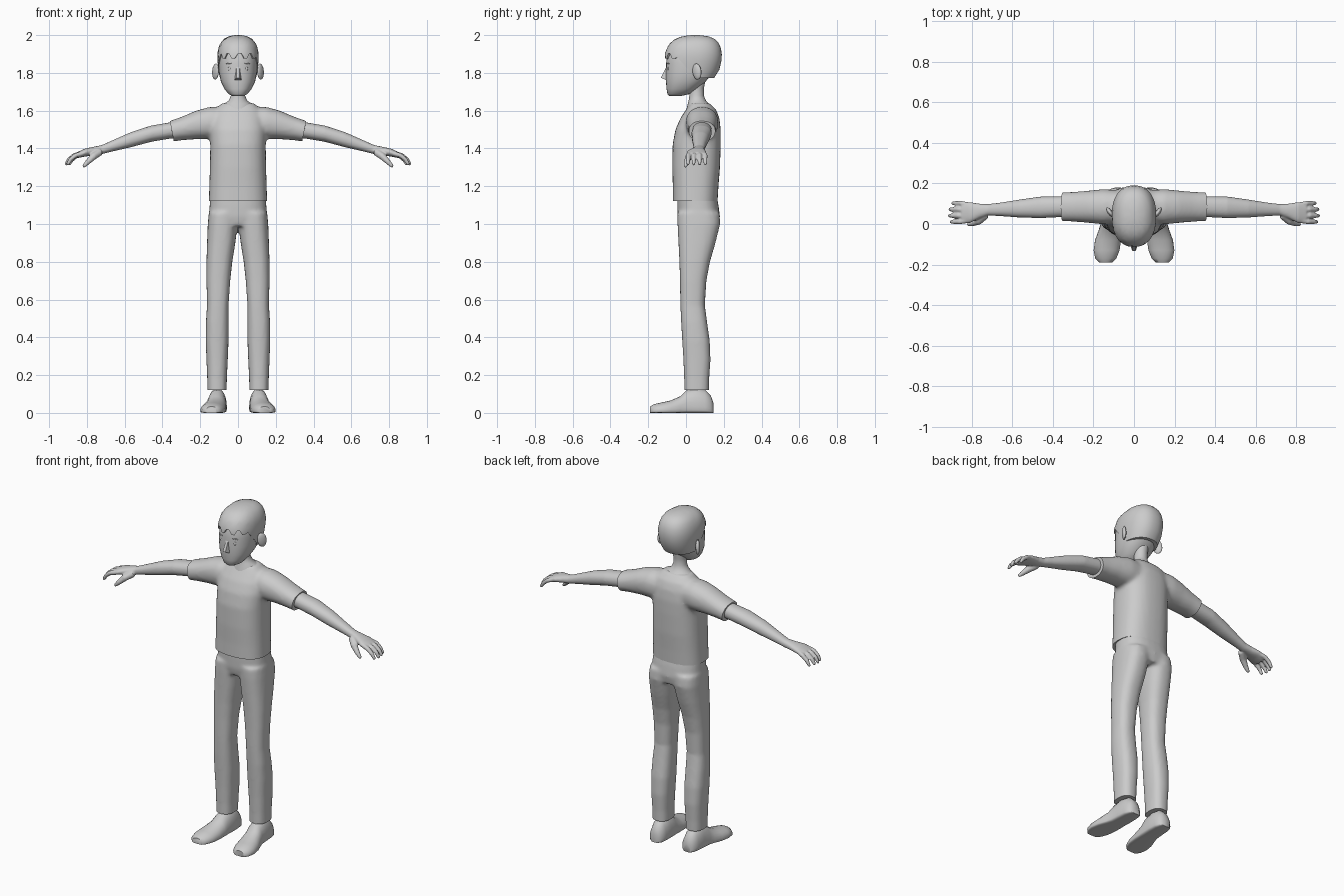
import bpy, bmesh, math
from mathutils import Vector

if "Cube" in bpy.data.objects:
    bpy.data.objects.remove(bpy.data.objects["Cube"])

GREY = bpy.data.materials.new("plain_grey")
GREY.diffuse_color = (0.6, 0.6, 0.6, 1)
GREY.use_nodes = True
GREY.node_tree.nodes["Principled BSDF"].inputs["Base Color"].default_value = GREY.diffuse_color


def power(v, n):
    return math.copysign(abs(v) ** (2 / n), v)


def ring(z, x0, x1, y0, y1, n=2.3, seg=32):
    """Horizontal rounded section between x0..x1 and y0..y1, starting at the front."""
    return [Vector(((x0 + x1) / 2 + (x1 - x0) / 2 * power(math.sin(a), n),
                    (y0 + y1) / 2 - (y1 - y0) / 2 * power(math.cos(a), n), z))
            for a in (2 * math.pi * i / seg for i in range(seg))]


def side_ring(x, y, z, ry, rz, seg=24):
    """Section across the arm direction."""
    return [Vector((x, y + ry * power(math.cos(a), 2.2), z + rz * power(math.sin(a), 2.2)))
            for a in (2 * math.pi * i / seg for i in range(seg))]


def tube_rings(path, seg=12):
    """Round sections along a path of (point, radius), with a rounded tip."""
    pts = [Vector(p) for p, r in path]
    out = []
    for i, (p, r) in enumerate(path):
        d = (pts[min(i + 1, len(pts) - 1)] - pts[max(i - 1, 0)]).normalized()
        u = d.cross(Vector((0, 1, 0))).normalized()
        v = d.cross(u)
        steps = [(0, 1)] if i < len(path) - 1 else [(0, 1), (.6, .75), (.9, .35)]
        for f, k in steps:
            out.append([pts[i] + d * r * f + (u * math.cos(a) + v * math.sin(a)) * r * k
                        for a in (2 * math.pi * j / seg for j in range(seg))])
    return out


def add_loft(bm, rings, caps=True):
    rows = [[bm.verts.new(p) for p in r] for r in rings]
    n = len(rows[0])
    for a, b in zip(rows, rows[1:]):
        for i in range(n):
            bm.faces.new((a[i], a[(i + 1) % n], b[(i + 1) % n], b[i]))
    if caps:
        bm.faces.new(rows[0][::-1])
        bm.faces.new(rows[-1])


def finish(name, bm, mirror=False, voxel=0, cuts=(), smooth=6, angle=40):
    """Make the object; optionally mirror, fuse the volumes, and trim with planes."""
    bmesh.ops.recalc_face_normals(bm, faces=bm.faces[:])
    me = bpy.data.meshes.new(name)
    bm.to_mesh(me)
    bm.free()
    ob = bpy.data.objects.new(name, me)
    bpy.context.collection.objects.link(ob)
    me.materials.append(GREY)
    bpy.ops.object.select_all(action='DESELECT')
    bpy.context.view_layer.objects.active = ob
    ob.select_set(True)
    mods = []
    if mirror:
        m = ob.modifiers.new("mirror", 'MIRROR')
        m.use_mirror_merge = False
        mods.append(m.name)
    if voxel:
        m = ob.modifiers.new("fuse", 'REMESH')
        m.mode, m.voxel_size = 'VOXEL', voxel
        mods.append(m.name)
        m = ob.modifiers.new("soften", 'SMOOTH')
        m.factor, m.iterations = 0.5, smooth
        mods.append(m.name)
    for m in mods:
        bpy.ops.object.modifier_apply(modifier=m)
    if cuts:
        bm = bmesh.new()
        bm.from_mesh(ob.data)
        for co, no in cuts:
            res = bmesh.ops.bisect_plane(bm, geom=bm.verts[:] + bm.edges[:] + bm.faces[:],
                                         plane_co=co, plane_no=no, clear_outer=True)
            edges = [e for e in res['geom_cut'] if isinstance(e, bmesh.types.BMEdge)]
            bmesh.ops.edgenet_fill(bm, edges=edges)
        bmesh.ops.recalc_face_normals(bm, faces=bm.faces[:])
        bm.to_mesh(ob.data)
        bm.free()
    if not ob.data.materials:
        ob.data.materials.append(GREY)
    bpy.ops.object.shade_smooth_by_angle(angle=math.radians(angle))
    return ob


# Shirt: torso and two sleeves fused, trimmed at hem and cuffs
bm = bmesh.new()
torso = [(1.08, .156, -.07, .165), (1.2, .152, -.07, .172), (1.3, .149, -.073, .18),
         (1.42, .147, -.071, .184), (1.5, .15, -.056, .184), (1.56, .142, -.03, .177),
         (1.605, .122, 0, .16), (1.64, .085, .022, .125)]
add_loft(bm, [ring(z, -x, x, a, b, 2.5) for z, x, a, b in torso])
sleeve = [(.06, .085, 1.535, .08, .085), (.15, .085, 1.535, .087, .085),
          (.22, .085, 1.525, .08, .076), (.3, .085, 1.505, .073, .062),
          (.4, .085, 1.48, .07, .052)]
for s in (1, -1):
    add_loft(bm, [side_ring(s * x, *r) for x, *r in sleeve])
finish("shirt", bm, voxel=.011, cuts=[((0, 0, 1.122), (0, 0, -1)),
       ((.35, 0, 1.49), (1, 0, -.2)), ((-.35, 0, 1.49), (-1, 0, -.2))])

# Trousers: hips and two legs fused, trimmed at the ankles
bm = bmesh.new()
hips = [(1.16, .146, -.045, .16), (1.1, .15, -.046, .172), (1.04, .154, -.045, .18),
        (.99, .14, -.035, .17)]
add_loft(bm, [ring(z, -x, x, a, b, 2.5) for z, x, a, b in hips])
leg = [(1.06, -.01, .155, -.046, .178), (1, .002, .16, -.045, .181), (.9, .014, .164, -.04, .156),
       (.8, .03, .167, -.035, .127), (.7, .041, .167, -.032, .108), (.57, .05, .164, -.03, .1),
       (.48, .05, .17, -.026, .112), (.38, .05, .171, -.02, .126), (.28, .054, .167, -.014, .13),
       (.18, .059, .163, -.01, .123), (.08, .06, .161, -.008, .12)]
for s in (1, -1):
    add_loft(bm, [ring(z, s * i, s * o, a, b, 2.5) for z, i, o, a, b in leg])
finish("trousers", bm, voxel=.01, cuts=[((0, 0, .12), (0, 0, -1))])

# Arms with palm, fingers and thumb
bm = bmesh.new()
arm = [(.3, .085, 1.5, .048, .042), (.36, .085, 1.495, .051, .043), (.46, .082, 1.478, .053, .043),
       (.565, .076, 1.447, .044, .04), (.66, .072, 1.415, .033, .03), (.72, .07, 1.394, .028, .024),
       (.76, .064, 1.387, .036, .023), (.81, .056, 1.378, .052, .021), (.85, .055, 1.365, .05, .016)]
add_loft(bm, [side_ring(*r) for r in arm])
for y, tip in ((.102, -.014), (.072, 0), (.041, .002), (.011, -.006)):
    add_loft(bm, tube_rings([((.82, y * .85 + .008, 1.374), .013), ((.865 + tip, y, 1.364), .0125),
                             ((.893 + tip, y, 1.341), .0115), ((.907 + tip, y, 1.318), .009)]))
add_loft(bm, tube_rings([((.73, .045, 1.382), .02), ((.765, .015, 1.358), .019),
                         ((.795, .002, 1.328), .014), ((.815, -.002, 1.308), .01)]))
finish("arms", bm, mirror=True, voxel=.005, smooth=4)

# Shoes: flat soles, sections running from heel to toe
bm = bmesh.new()
shoe = [(.146, .108, .022, .05), (.132, .108, .04, .09), (.1, .109, .048, .122),
        (.05, .11, .051, .13), (0, .113, .052, .118), (-.03, .118, .056, .088),
        (-.08, .128, .064, .066), (-.13, .135, .064, .055), (-.17, .139, .052, .046),
        (-.19, .14, .032, .034)]
rows = []
for y, xc, hw, zt in shoe:
    row = []
    for i in range(24):
        a = 2 * math.pi * i / 24
        up = math.sin(a)
        z = .25 * zt + (.75 * zt * up if up > 0 else .25 * zt * power(up, 5))
        row.append(Vector((xc + hw * power(math.cos(a), 2.1 if up > 0 else 5), y, z)))
    rows.append(row)
add_loft(bm, rows)
finish("shoes", bm, mirror=True, angle=50)

# Neck
bm = bmesh.new()
neck = [(1.58, .08, -.005, .125), (1.637, .074, .01, .122), (1.652, .05, .014, .106),
        (1.68, .037, .018, .094), (1.72, .036, .02, .095), (1.79, .042, .025, .11)]
add_loft(bm, [ring(z, -x, x, a, b, 2, 24) for z, x, a, b in neck])
finish("neck", bm)

# Head
bm = bmesh.new()
head = [(1.677, .028, -.088, -.03), (1.688, .05, -.098, .02), (1.715, .072, -.103, .06),
        (1.755, .091, -.106, .105), (1.8, .1, -.107, .14), (1.85, .103, -.105, .165),
        (1.9, .103, -.1, .172), (1.95, .088, -.075, .155), (1.98, .05, -.03, .11)]
add_loft(bm, [ring(z, -x, x, a, b) for z, x, a, b in head])
finish("head", bm, angle=60)

# Hair: cap whose lower edge dips behind the ears and is jagged over the brow
HAIR = [(1.76, .093, -.1, .138), (1.8, .102, -.11, .172), (1.85, .108, -.113, .186),
        (1.9, .11, -.113, .19), (1.95, .099, -.092, .181), (1.98, .075, -.058, .152),
        (1.995, .045, -.015, .115), (2.0, .015, .03, .07)]


def hair_point(i, seg, z, inset=0):
    for p, q in zip(HAIR, HAIR[1:]):
        if z <= q[0] + 1e-6:
            f = (z - p[0]) / (q[0] - p[0])
            x, a, b = (p[k] + (q[k] - p[k]) * f - inset * (1, -1, 1)[k - 1] for k in (1, 2, 3))
            return ring(z, -x, x, a, b, 2.3, seg)[i]


def hairline(i, seg):
    a = abs(2 * i / seg - (2 if i > seg / 2 else 0))   # 0 front, 1 back
    if a < .32:
        return 1.888 + (.014 if i % 4 < 2 else -.012)
    if a < .46:
        return 1.89 - (a - .32) * .5
    return max(1.772, 1.82 - (a - .46) * .6)


bm = bmesh.new()
seg = 48
low = [hairline(i, seg) for i in range(seg)]
rows = [[hair_point(i, seg, low[i], .02) for i in range(seg)]]
for t in (0, .2, .4, .55, .7, .82, .91, .97, 1):
    rows.append([hair_point(i, seg, low[i] + (2 - low[i]) * t) for i in range(seg)])
add_loft(bm, rows, caps=False)
bm.verts.ensure_lookup_table()
bm.faces.new(bm.verts[-seg:])
finish("hair", bm, angle=50)


def ball(name, loc, scale, turn=(0, 0, 0), seg=16):
    bm = bmesh.new()
    bmesh.ops.create_uvsphere(bm, u_segments=seg, v_segments=seg // 2, radius=1)
    from mathutils import Euler
    rot = Euler(turn).to_matrix()
    for v in bm.verts:
        v.co = rot @ Vector([c * s for c, s in zip(v.co, scale)]) + Vector(loc)
    finish(name, bm, mirror=True, angle=60)


# Ears, eyes and brows
ball("ears", (.119, .058, 1.807), (.012, .027, .043), (.15, 0, -.6))
ball("eyes", (.045, -.094, 1.822), (.008, .005, .011), (0, 0, .25), 12)
ball("brows", (.047, -.094, 1.85), (.017, .005, .003), (0, .1, .25), 12)

# Nose wedge
bm = bmesh.new()
v = [bm.verts.new(p) for p in ((-.008, -.1, 1.842), (.008, -.1, 1.842), (.02, -.1, 1.76),
                               (-.02, -.1, 1.76), (-.008, -.133, 1.774), (.008, -.133, 1.774))]
for f in ((0, 1, 5, 4), (1, 2, 5), (0, 4, 3), (3, 4, 5, 2), (0, 3, 2, 1)):
    bm.faces.new([v[i] for i in f])
finish("nose", bm, angle=30)
